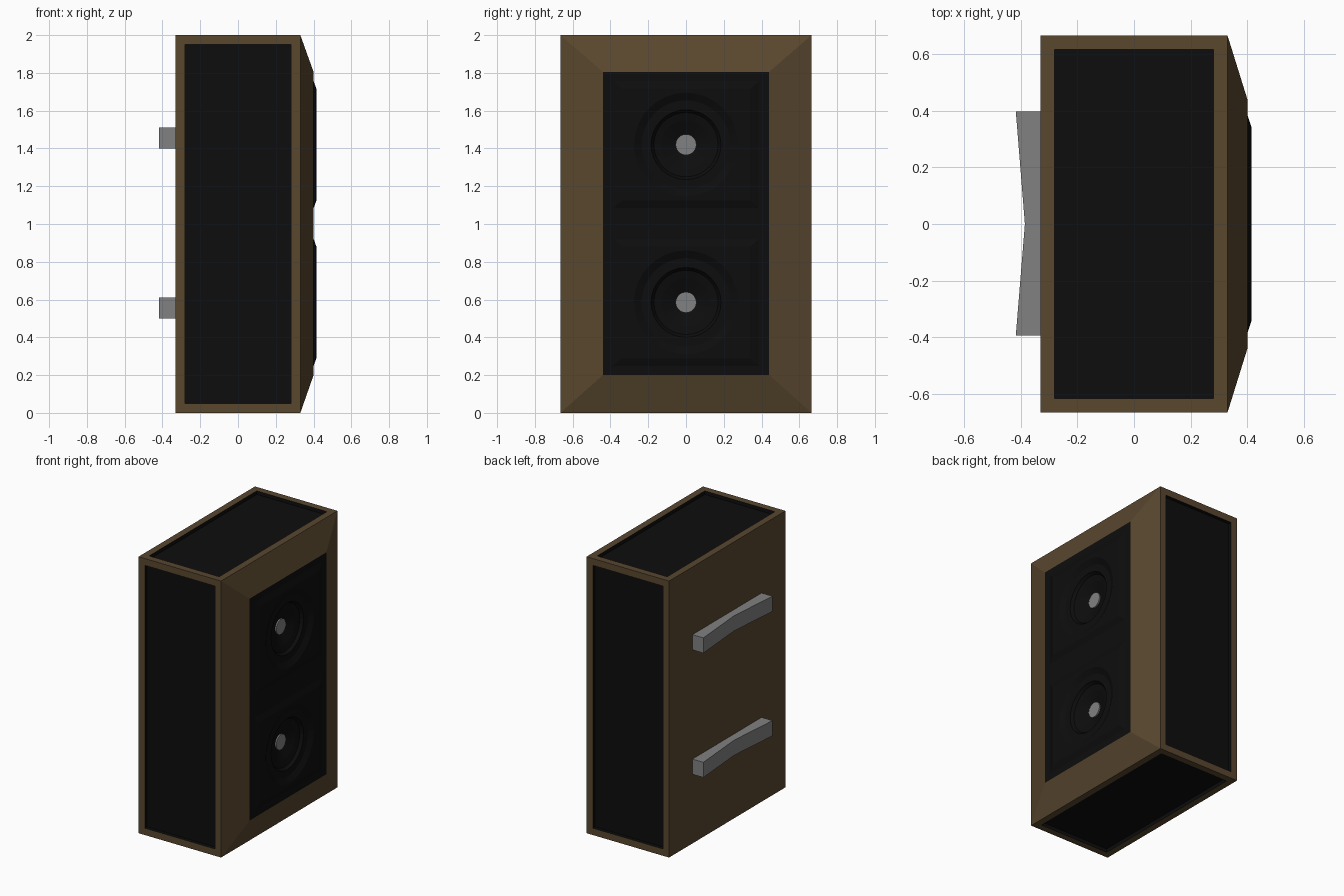
import bpy, bmesh, math
from mathutils import Matrix

if "Cube" in bpy.data.objects:
    bpy.data.objects.remove(bpy.data.objects["Cube"])


def material(name, color):
    m = bpy.data.materials.new(name)
    m.diffuse_color = (*color, 1)
    m.use_nodes = True
    m.node_tree.nodes["Principled BSDF"].inputs["Base Color"].default_value = m.diffuse_color
    return m


WOOD = material("brown_wood", (0.10, 0.063, 0.028))
BLACK = material("black_cloth", (0.004, 0.004, 0.004))
METAL = material("grey_metal", (0.22, 0.22, 0.22))


def finish(bm, name, *mats):
    bmesh.ops.recalc_face_normals(bm, faces=bm.faces)
    me = bpy.data.meshes.new(name)
    bm.to_mesh(me)
    bm.free()
    ob = bpy.data.objects.new(name, me)
    bpy.context.collection.objects.link(ob)
    for m in mats:
        me.materials.append(m)
    return ob


def box(size, center):
    bm = bmesh.new()
    bmesh.ops.create_cube(bm, size=1, matrix=Matrix.Translation(center) @ Matrix.Diagonal((*size, 1)))
    return bm


# Cabinet: recessed black panels on four sides, sloped frame at the speaker face
bm = box((0.66, 1.33, 2), (0, 0, 1))
bm.normal_update()
faces = list(bm.faces)
front = next(f for f in faces if f.normal.x > 0.9)
panels = [f for f in faces if abs(f.normal.x) < 0.1]
bmesh.ops.inset_individual(bm, faces=panels, thickness=0.07)
walls = bmesh.ops.inset_individual(bm, faces=panels, thickness=0.0005, depth=-0.025)["faces"]
for f in panels + walls:
    f.material_index = 1
bmesh.ops.inset_individual(bm, faces=[front], thickness=0.2)
for v in front.verts:
    v.co = (0.4, math.copysign(0.44, v.co.y), 1.805 if v.co.z > 1 else 0.2)
bmesh.ops.delete(bm, geom=[front], context="FACES_ONLY")
finish(bm, "cabinet", WOOD, BLACK)

baffle = finish(box((0.15, 0.88, 1.605), (0.325, 0, 1.0025)), "baffle", BLACK)

# Turned outline of the cone recess: (radius, x)
CONE = [(0, 0.5), (0.275, 0.5), (0.275, 0.415), (0.235, 0.395), (0.185, 0.395),
        (0.17, 0.375), (0.13, 0.365), (0.055, 0.335), (0, 0.335)]


def cut(ob, cutter):
    mod = ob.modifiers.new("cone_recess", "BOOLEAN")
    mod.operation = "DIFFERENCE"
    mod.solver = "EXACT"
    mod.object = cutter


for label, z in (("upper", 1.42), ("lower", 0.585)):
    # Cone cutter
    bm = bmesh.new()
    vs = [bm.verts.new((x, r, z)) for r, x in CONE]
    es = [bm.edges.new(p) for p in zip(vs, vs[1:])]
    bmesh.ops.spin(bm, geom=vs + es, cent=(0, 0, z), axis=(1, 0, 0),
                   angle=math.tau, steps=32, use_duplicate=False)
    bmesh.ops.remove_doubles(bm, verts=bm.verts, dist=0.0005)
    cutter = finish(bm, label + "_cone_cutter", BLACK)
    cutter.hide_render = True
    cutter.hide_viewport = True
    cutter.display_type = "WIRE"

    # Raised plate with chamfered rim
    bm = box((0.02, 0.80, 0.70), (0.405, 0, z))
    for v in bm.verts:
        if v.co.x > 0.405:
            v.co.y *= 0.85
            v.co.z = z + (v.co.z - z) * 0.845
    plate = finish(bm, label + "_speaker_plate", BLACK)
    cut(plate, cutter)
    cut(baffle, cutter)

    # Dust cap
    bm = bmesh.new()
    bmesh.ops.create_cone(bm, cap_ends=True, segments=32, radius1=0.055, radius2=0.055, depth=0.02,
                          matrix=Matrix.Translation((0.335, 0, z)) @ Matrix.Rotation(math.pi / 2, 4, "Y"))
    finish(bm, label + "_dust_cap", METAL)

# Back handles: V-dipped bars
for label, z in (("upper", 1.4), ("lower", 0.5)):
    bm = bmesh.new()
    outline = [(-0.33, -0.393), (-0.33, 0.397), (-0.417, 0.397), (-0.385, 0), (-0.417, -0.393)]
    f = bm.faces.new([bm.verts.new((x, y, z)) for x, y in outline])
    ext = bmesh.ops.extrude_face_region(bm, geom=[f])["geom"]
    bmesh.ops.translate(bm, vec=(0, 0, 0.11), verts=[g for g in ext if isinstance(g, bmesh.types.BMVert)])
    finish(bm, label + "_handle", METAL)
